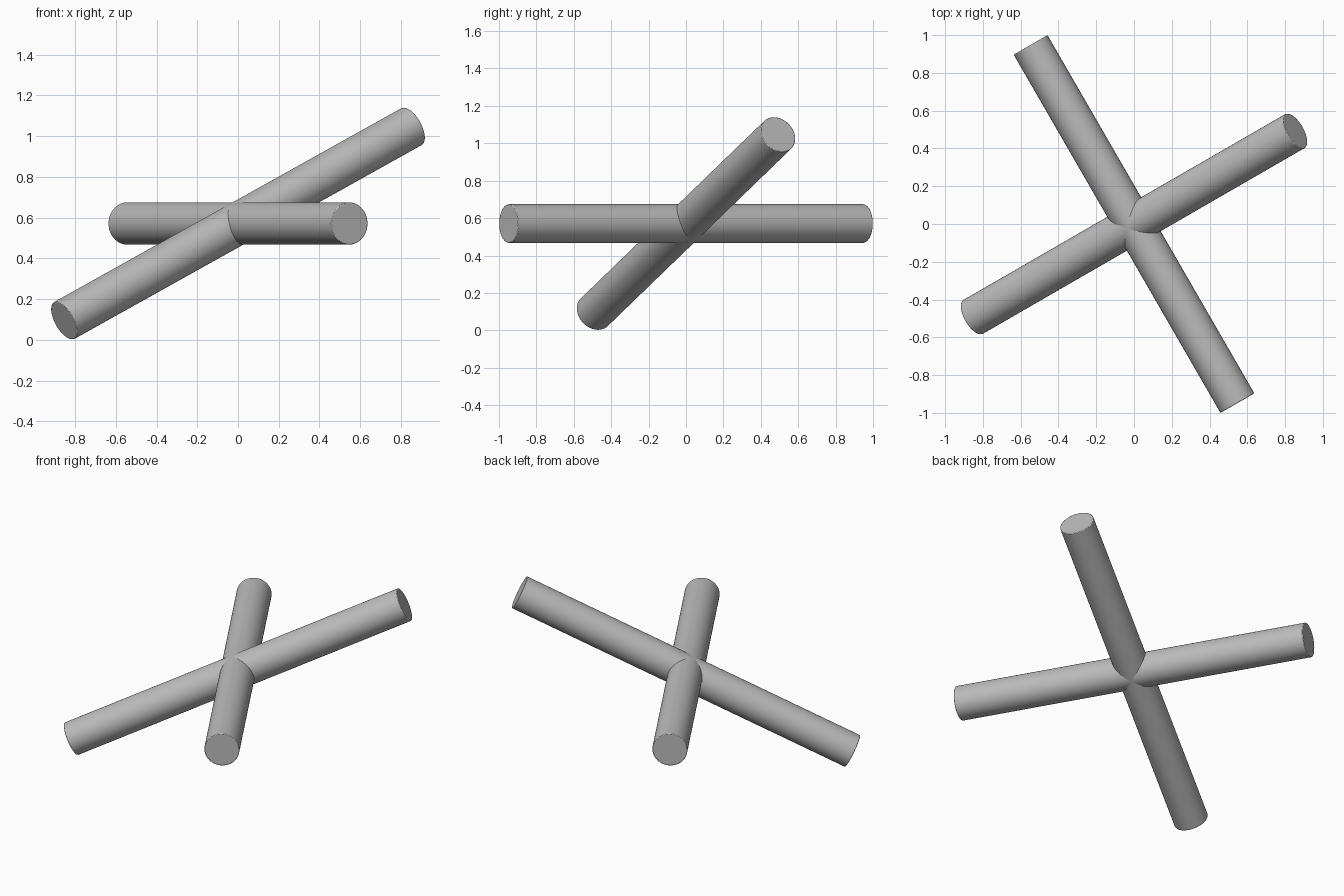
import bpy
import math
from mathutils import Vector

cube = bpy.data.objects.get("Cube")
if cube:
    bpy.data.objects.remove(cube, do_unlink=True)

RADIUS, HALF_LENGTH, CENTRE_Z = 0.1035, 1.095, 0.571
TURN, TILT = math.radians(30), math.radians(25.8)

# Plain grey for both bars
grey = bpy.data.materials.new("grey")
grey.use_nodes = True
colour = (0.5, 0.5, 0.5, 1)
grey.diffuse_color = colour
grey.node_tree.nodes["Principled BSDF"].inputs["Base Color"].default_value = colour


def bar(name, direction):
    """Round bar through the common centre, with slightly eased end rims."""
    bpy.ops.mesh.primitive_cylinder_add(
        vertices=64, radius=RADIUS, depth=2 * HALF_LENGTH,
        location=(0, 0, CENTRE_Z),
        rotation=direction.to_track_quat("Z", "Y").to_euler())
    obj = bpy.context.object
    obj.name = name
    obj.data.materials.append(grey)
    bpy.ops.object.shade_smooth_by_angle(angle=math.radians(30))
    rim = obj.modifiers.new("eased_rim", "BEVEL")
    rim.width = 0.004
    rim.segments = 2
    rim.limit_method = "ANGLE"
    return obj


# Level bar, and the sloping bar that crosses it at a right angle
bar("level_bar", Vector((math.sin(TURN), -math.cos(TURN), 0)))
bar("sloping_bar", Vector((math.cos(TURN) * math.cos(TILT),
                           math.sin(TURN) * math.cos(TILT),
                           math.sin(TILT))))
